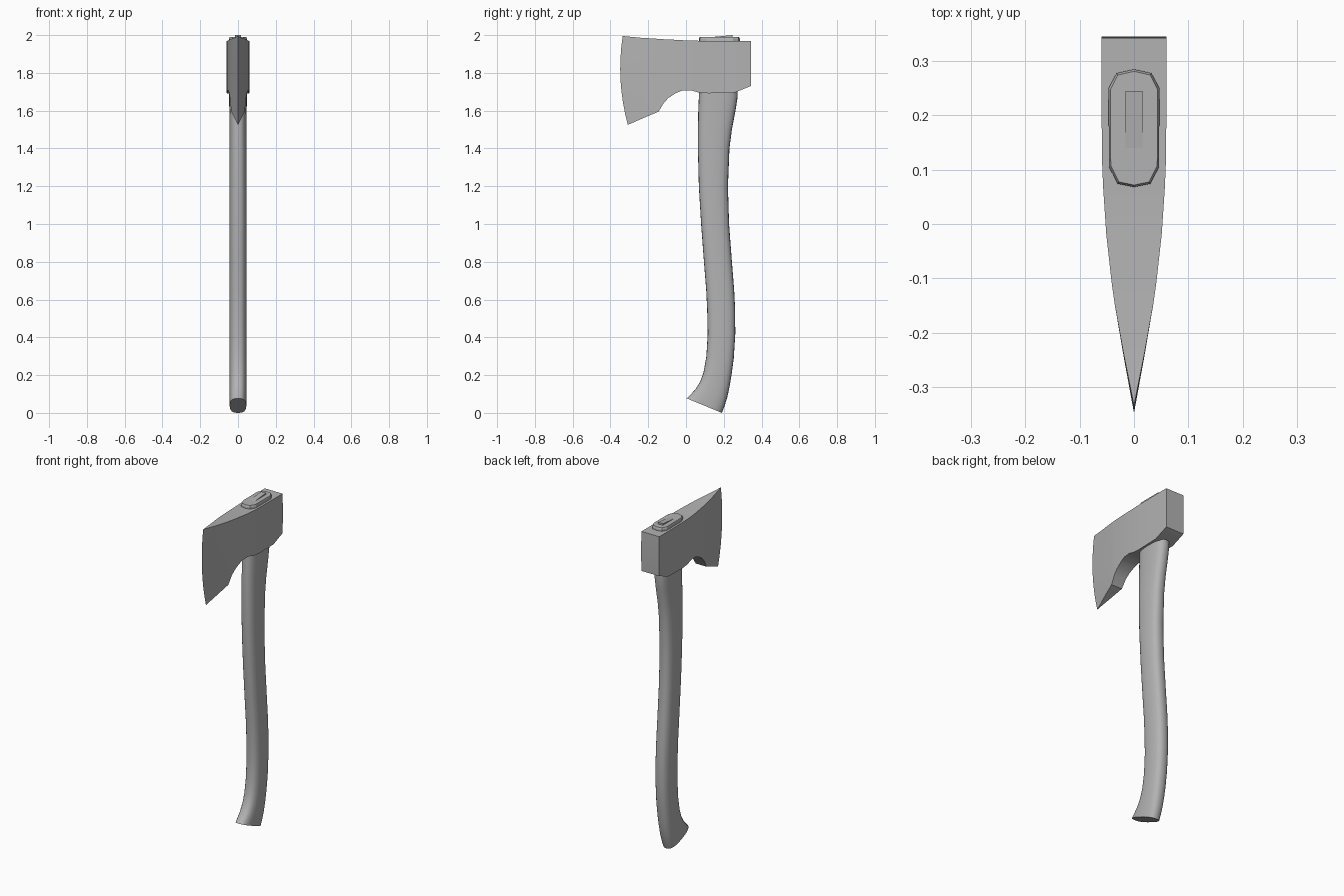
import bpy, bmesh, math

if "Cube" in bpy.data.objects:
    bpy.data.objects.remove(bpy.data.objects["Cube"])

# Mid grey shared by all parts
grey = bpy.data.materials.new("mid_grey")
grey.diffuse_color = (.45, .45, .45, 1)
grey.use_nodes = True
grey.node_tree.nodes["Principled BSDF"].inputs["Base Color"].default_value = grey.diffuse_color


def make_object(name, bm, angle):
    bmesh.ops.remove_doubles(bm, verts=bm.verts, dist=1e-5)
    bmesh.ops.recalc_face_normals(bm, faces=bm.faces)
    me = bpy.data.meshes.new(name)
    bm.to_mesh(me)
    bm.free()
    me.materials.append(grey)
    ob = bpy.data.objects.new(name, me)
    bpy.context.collection.objects.link(ob)
    bpy.ops.object.select_all(action='DESELECT')
    ob.select_set(True)
    bpy.context.view_layer.objects.active = ob
    bpy.ops.object.shade_smooth_by_angle(angle=math.radians(angle))
    return ob


def loft(name, rings, angle):
    """Skin a list of closed rings and cap both ends."""
    bm = bmesh.new()
    vr = [[bm.verts.new(p) for p in r] for r in rings]
    n = len(vr[0])
    for a, b in zip(vr, vr[1:]):
        for i in range(n):
            j = (i + 1) % n
            bm.faces.new((a[i], a[j], b[j], b[i]))
    bm.faces.new(vr[0])
    bm.faces.new(vr[-1])
    return make_object(name, bm, angle)


# Axe head: columns from cutting edge to poll
# (top y, top z, bottom y, bottom z, forward bow, half thickness)
columns = [
    (-.335, 1.995, -.308, 1.525, .025, 0),
    (-.24, 1.986, -.225, 1.561, .011, .019),
    (-.145, 1.98, -.145, 1.595, 0, .036),
    (-.117, 1.978, -.117, 1.642, 0, .040),
    (-.092, 1.977, -.092, 1.668, 0, .043),
    (-.055, 1.975, -.055, 1.692, 0, .047),
    (-.02, 1.973, -.02, 1.706, 0, .051),
    (.025, 1.971, .025, 1.708, 0, .054),
    (.07, 1.97, .07, 1.695, 0, .057),
    (.12, 1.97, .12, 1.692, 0, .059),
    (.255, 1.97, .255, 1.695, 0, .06),
    (.343, 1.97, .343, 1.73, -.002, .06),
]
ROWS = 8
bm = bmesh.new()
sides = []
for s in (-1, 1):
    grid = []
    for yt, zt, yb, zb, bow, t in columns:
        col = []
        for r in range(ROWS + 1):
            f = r / ROWS
            y = yt + (yb - yt) * f - bow * 4 * f * (1 - f)
            col.append(bm.verts.new((s * t, y, zt + (zb - zt) * f)))
        grid.append(col)
    sides.append(grid)
    for a, b in zip(grid, grid[1:]):
        for r in range(ROWS):
            bm.faces.new((a[r], a[r + 1], b[r + 1], b[r]))
L, R = sides
for i in range(len(columns) - 1):
    for r in (0, ROWS):
        bm.faces.new((L[i][r], L[i + 1][r], R[i + 1][r], R[i][r]))
for r in range(ROWS):
    bm.faces.new((L[-1][r], L[-1][r + 1], R[-1][r + 1], R[-1][r]))
make_object("axe_head", bm, 25)

# Curved shaft: (front y, front z, back y, back z, half width)
stations = [
    (.003, .077, .19, 0, .044),
    (.018, .09, .202, .03, .045),
    (.05, .125, .218, .08, .045),
    (.075, .165, .231, .14, .045),
    (.093, .215, .241, .2, .045),
    (.108, .3, .253, .29, .045),
    (.115, .42, .261, .42, .045),
    (.112, .55, .26, .55, .045),
    (.107, .65, .255, .65, .045),
    (.095, .8, .243, .8, .045),
    (.08, 1.0, .228, 1.0, .045),
    (.068, 1.2, .222, 1.2, .045),
    (.063, 1.4, .23, 1.4, .045),
    (.063, 1.5, .243, 1.5, .045),
    (.065, 1.6, .262, 1.6, .046),
    (.068, 1.67, .273, 1.67, .047),
    (.07, 1.74, .273, 1.74, .047),
]


def oval(yf, zf, yb, zb, w, n=24, p=2.6):
    pts = []
    for k in range(n):
        a = math.tau * k / n
        c, s = math.cos(a), math.sin(a)
        u = math.copysign(abs(c) ** (2 / p), c)
        v = (math.copysign(abs(s) ** (2 / p), s) + 1) / 2
        pts.append((w * u, yf + (yb - yf) * v, zf + (zb - zf) * v))
    return pts


loft("handle_shaft", [oval(*s) for s in stations], 45)

# Handle end showing through the top of the head
outline = [(0, .068), (.03, .074), (.046, .105), (.047, .25),
           (.032, .278), (0, .285)]
outline += [(-x, y) for x, y in outline[-2:0:-1]]


def tenon_ring(z, k):
    return [(x * k, .177 + (y - .177) * (1 - (1 - k) * .5), z) for x, y in outline]


loft("handle_tenon", [tenon_ring(1.9, 1), tenon_ring(1.98, 1),
                      tenon_ring(1.99, .93)], 20)

# Wedge driven into the handle end, sloping up to the back
loft("wedge", [[(x, .14, 1.96), (x, .245, 1.96), (x, .245, 2.0), (x, .14, 1.99)]
               for x in (-.016, .016)], 20)
